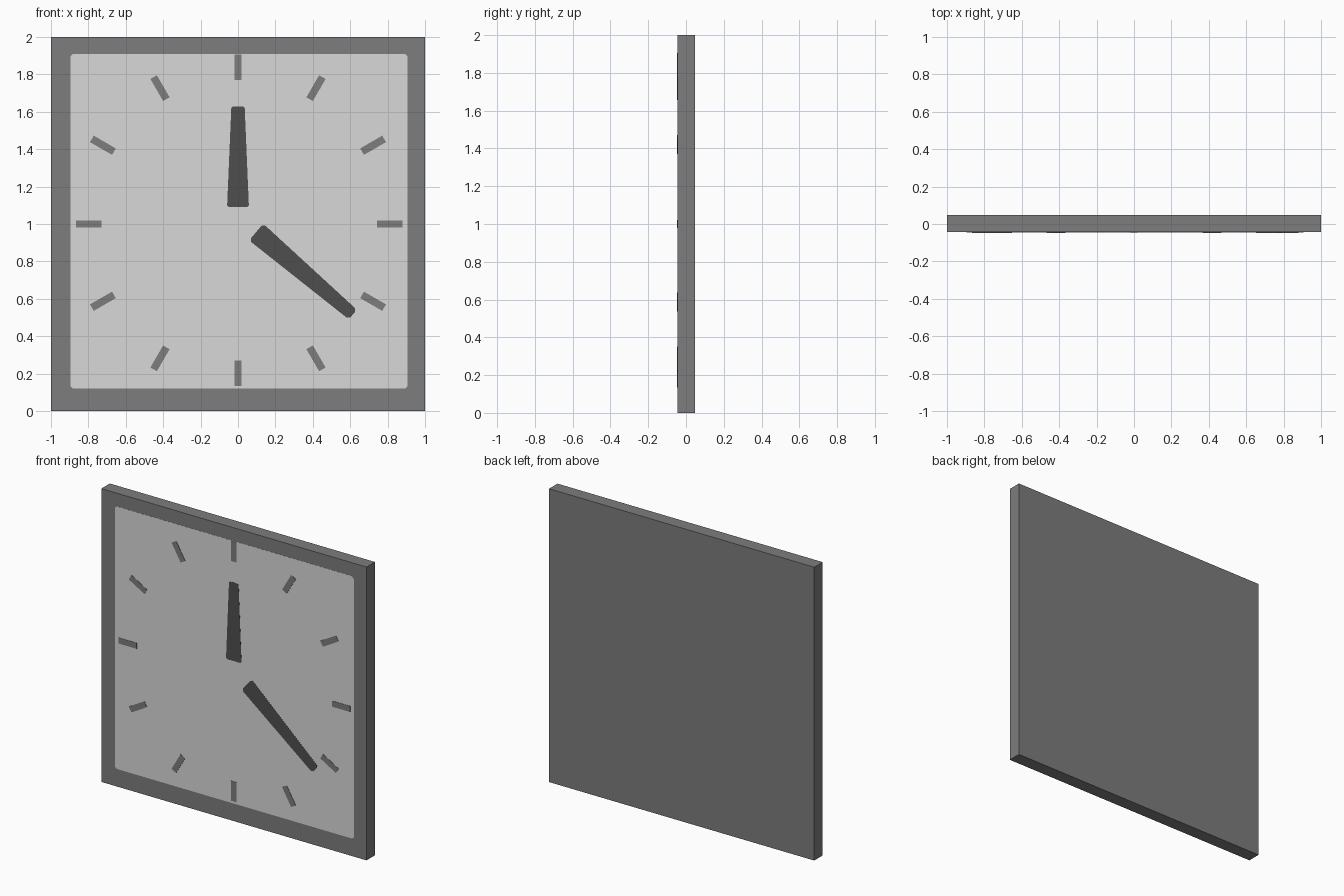
import bpy, bmesh, math
from mathutils import Vector

if "Cube" in bpy.data.objects:
    bpy.data.objects.remove(bpy.data.objects["Cube"])


def material(name, v):
    m = bpy.data.materials.new(name)
    m.diffuse_color = (v, v, v, 1)
    m.use_nodes = True
    m.node_tree.nodes["Principled BSDF"].inputs["Base Color"].default_value = m.diffuse_color
    return m


frame_grey = material("frame grey", 0.205)
dial_grey = material("pale dial grey", 0.69)
hand_grey = material("dark hand grey", 0.078)


def plate(name, outline, front, back, mat):
    """Prism from an x-z outline, running from y=front to y=back."""
    bm = bmesh.new()
    face = bm.faces.new([bm.verts.new((x, front, z)) for x, z in outline])
    out = bmesh.ops.extrude_face_region(bm, geom=[face])
    verts = [g for g in out["geom"] if isinstance(g, bmesh.types.BMVert)]
    bmesh.ops.translate(bm, verts=verts, vec=(0, back - front, 0))
    bmesh.ops.recalc_face_normals(bm, faces=bm.faces)
    me = bpy.data.meshes.new(name)
    bm.to_mesh(me)
    bm.free()
    me.materials.append(mat)
    ob = bpy.data.objects.new(name, me)
    bpy.context.collection.objects.link(ob)
    return ob


def bar(start, end, w0, w1, cut=0.0):
    """Tapered bar outline with half widths w0, w1 and clipped corners."""
    a, b = Vector(start), Vector(end)
    d = (b - a).normalized()
    n = Vector((-d.y, d.x))
    if not cut:
        return [a - n * w0, b - n * w1, b + n * w1, a + n * w0]
    return [a - n * (w0 - cut), a - n * w0 + d * cut,
            b - n * w1 - d * cut, b - n * (w1 - cut),
            b + n * (w1 - cut), b + n * w1 - d * cut,
            a + n * w0 + d * cut, a + n * (w0 - cut)][::-1]


FRONT, BACK = -0.044, 0.047

# Square case
plate("case", [(-1, 0), (1, 0), (1, 2), (-1, 2)], FRONT, BACK, frame_grey)

# Pale dial with tiny clipped corners
plate("dial", bar((0.005, 0.12), (0.005, 1.91), 0.9, 0.9, 0.012),
      FRONT - 0.001, FRONT + 0.002, dial_grey)

# Hands
plate("upright_hand", bar((0, 1.092), (0, 1.627), 0.058, 0.036, 0.008),
      FRONT - 0.002, FRONT + 0.002, hand_grey)
plate("slanted_hand", bar((0.097, 0.957), (0.614, 0.516), 0.058, 0.034, 0.014),
      FRONT - 0.002, FRONT + 0.002, hand_grey)

# Twelve hour marks; the side and bottom ones sit slightly off the ring
special = {3: (0.811, 1.0), 6: (0.0, 0.203), 9: (-0.799, 1.0)}
for hour in range(12):
    t = math.radians(30 * hour)
    d = Vector((math.sin(t), math.cos(t)))
    c = Vector(special.get(hour, Vector((0, 1.004)) + d * 0.834))
    plate(f"hour_mark_{hour}", bar(c - d * 0.068, c + d * 0.068, 0.02, 0.02),
          FRONT - 0.003, FRONT + 0.002, frame_grey)
